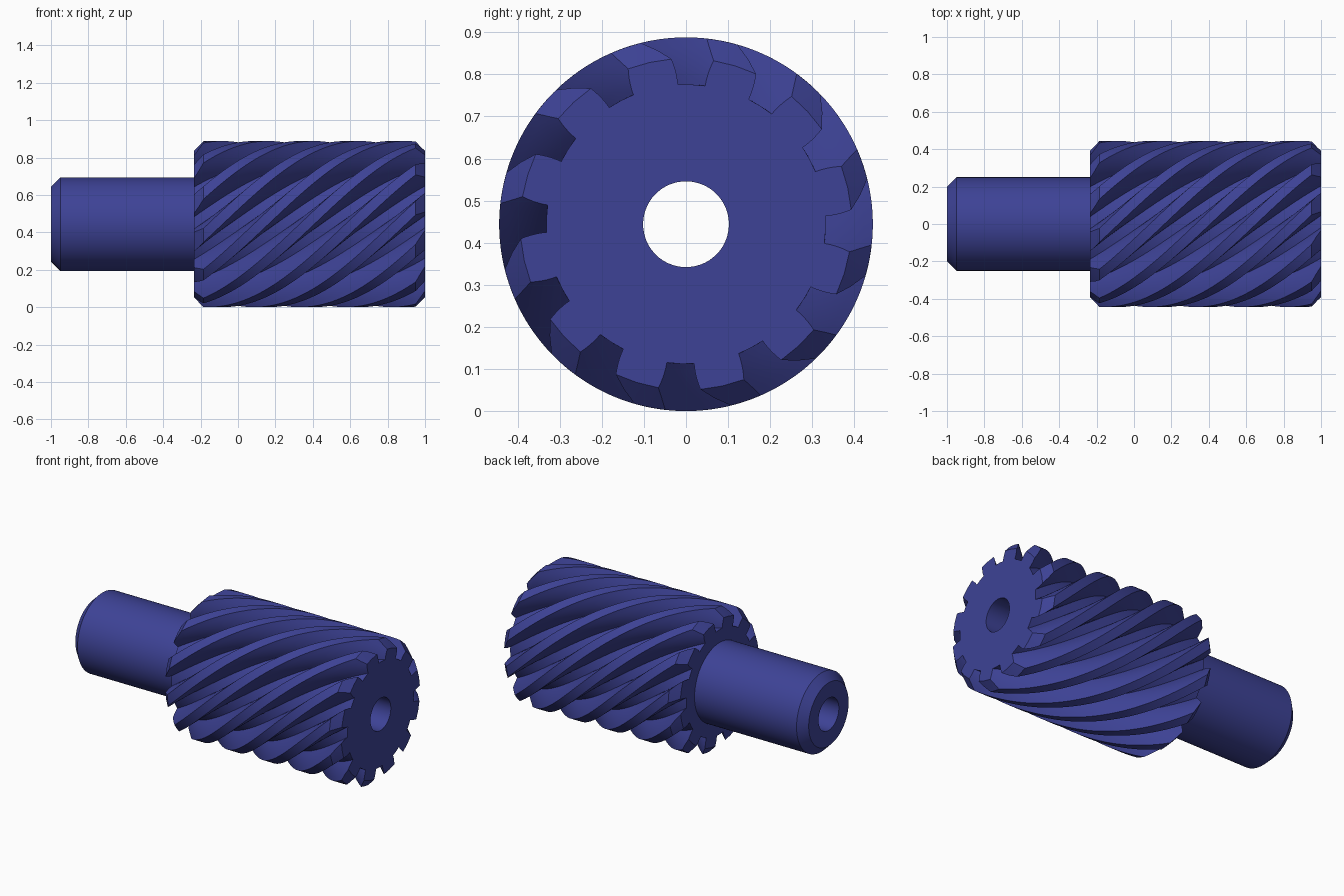
import bpy, bmesh, math

if "Cube" in bpy.data.objects:
    bpy.data.objects.remove(bpy.data.objects["Cube"])

AXIS_Z = 0.444            # height of the shaft axis
TEETH = 12
TIP, ROOT, SHAFT, BORE = 0.444, 0.332, 0.25, 0.102
X0, X1, CHAMFER = -0.235, 1.0, 0.05
TWIST = 30 / 0.245        # helix degrees per unit length
PHASE = 87.7              # gap centre on the end face, degrees

blue = bpy.data.materials.new("blue steel")
blue.diffuse_color = (0.047, 0.055, 0.305, 1)
blue.use_nodes = True
blue.node_tree.nodes["Principled BSDF"].inputs["Base Color"].default_value = blue.diffuse_color


def skin(name, rings):
    """Join rings of (x, radius, degrees) points into a surface."""
    bm = bmesh.new()
    loops = [[bm.verts.new((x, r * math.cos(math.radians(a)),
                            AXIS_Z + r * math.sin(math.radians(a))))
              for x, r, a in ring] for ring in rings]
    for p, q in zip(loops, loops[1:]):
        n = len(p)
        for i in range(n):
            j = (i + 1) % n
            bm.faces.new((p[i], p[j], q[j], q[i]))
    bmesh.ops.recalc_face_normals(bm, faces=bm.faces)
    mesh = bpy.data.meshes.new(name)
    bm.to_mesh(mesh)
    bm.free()
    mesh.materials.append(blue)
    ob = bpy.data.objects.new(name, mesh)
    bpy.context.collection.objects.link(ob)
    bpy.context.view_layer.objects.active = ob
    ob.select_set(True)
    bpy.ops.object.shade_smooth_by_angle(angle=math.radians(28))
    ob.select_set(False)
    return ob


def gap_half(r):
    """Half width of a tooth gap in degrees at radius r."""
    t = max(0, (r - ROOT) / (TIP - ROOT))
    return 5.6 + 4.6 * t ** 1.7


def tooth_ring(x):
    """Gear cross-section at x, cut down by the end chamfers."""
    top = TIP - max(0, CHAMFER - min(x - X0, X1 - x))
    turn = PHASE + (X1 - x) * TWIST
    radii = [ROOT + (top - ROOT) * k / 5 for k in range(6)]
    ring = []
    for i in range(TEETH):
        c = turn + i * 360 / TEETH
        ring.append((x, ROOT, c))
        ring += [(x, r, c + gap_half(r)) for r in radii]
        ring.append((x, top, c + 15))
        ring += [(x, r, c + 30 - gap_half(r)) for r in reversed(radii)]
    return ring


# Helical gear with flat end faces
steps = 90
xs = [X0, X0 + CHAMFER / 2]
xs += [X0 + CHAMFER + (X1 - X0 - 2 * CHAMFER) * k / steps for k in range(steps + 1)]
xs += [X1 - CHAMFER / 2, X1]
body = [tooth_ring(x) for x in xs]
left = [(x, SHAFT, a) for x, r, a in body[0]]
right = [(x, BORE, a) for x, r, a in body[-1]]
skin("helical_gear", [left] + body + [right])

# Chamfered shaft and the bore through the whole part
profile = [(X0, SHAFT), (-0.95, SHAFT), (-1, 0.2), (-1, BORE), (X1, BORE)]
skin("shaft", [[(x, r, a * 3.75) for a in range(96)] for x, r in profile])
